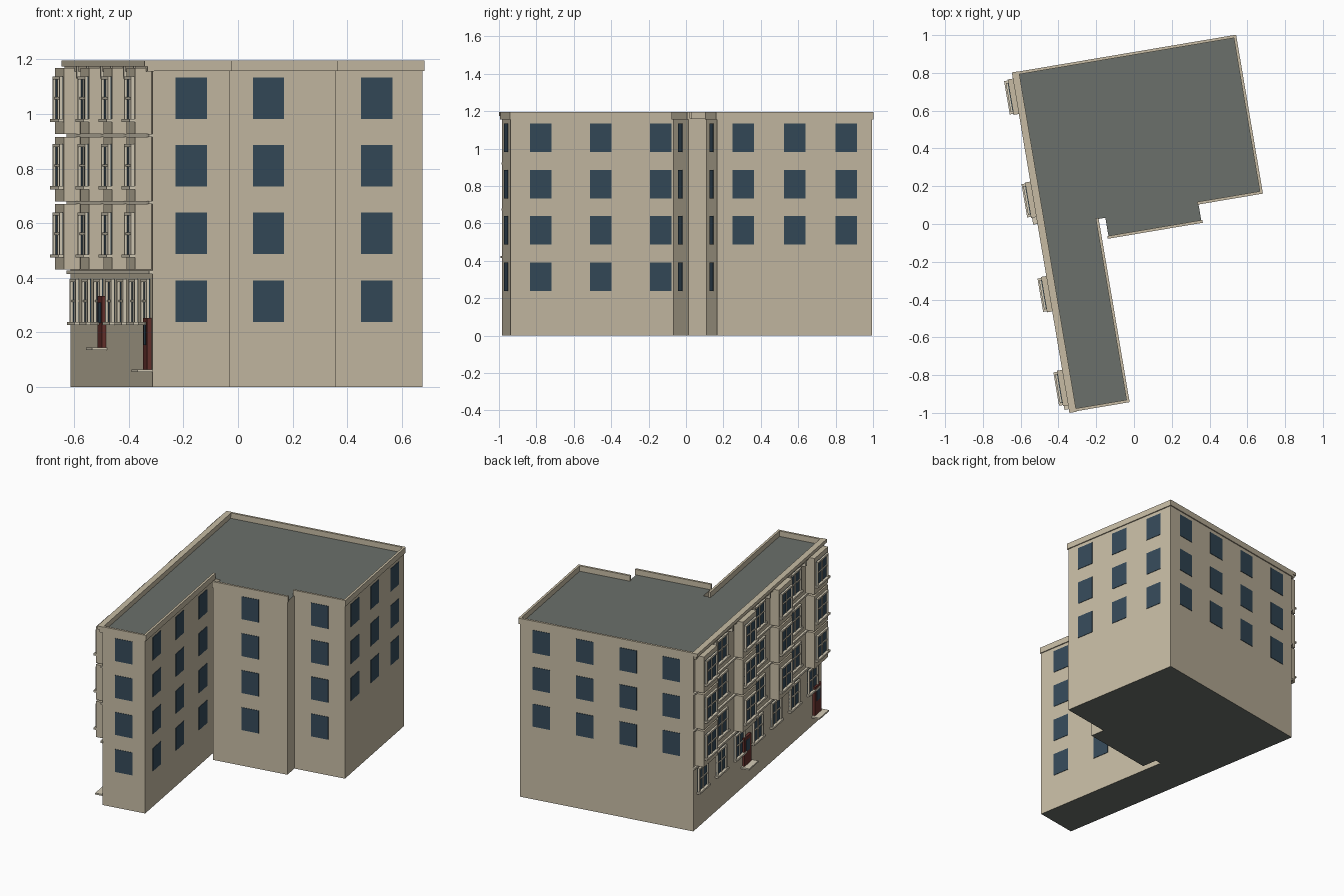
import bpy, bmesh, math
from mathutils import Matrix, Vector

if "Cube" in bpy.data.objects:
    bpy.data.objects.remove(bpy.data.objects["Cube"])

# Everything is laid out in the building's own axes (facade along x = 0), then turned into place
PLACE = Matrix.Translation((-0.312, -0.985, 0)) @ Matrix.Rotation(math.radians(9.6), 4, 'Z')
ROOF_Z = 1.16
parts = {}


def material(name, rgb):
    m = bpy.data.materials.new(name)
    m.diffuse_color = (*rgb, 1)
    m.use_nodes = True
    m.node_tree.nodes["Principled BSDF"].inputs["Base Color"].default_value = m.diffuse_color
    return m


STONE = material("stone", (0.57, 0.50, 0.37))
TRIM = material("trim", (0.66, 0.60, 0.47))
GLASS = material("glass", (0.035, 0.068, 0.10))
ROOF = material("roofing", (0.145, 0.16, 0.145))
RED = material("door_red", (0.13, 0.03, 0.025))


def part(name, mat):
    if name not in parts:
        parts[name] = (bmesh.new(), [mat])
    return parts[name][0]


def box(name, mat, x0, x1, y0, y1, z0, z1, frame=None):
    m = Matrix.Translation(((x0 + x1) / 2, (y0 + y1) / 2, (z0 + z1) / 2)) @ Matrix.Diagonal((x1 - x0, y1 - y0, z1 - z0, 1))
    bmesh.ops.create_cube(part(name, mat), size=1, matrix=(frame @ m) if frame else m)


# Main block: L-shaped plan with a stepped inner corner
plan = [(0, 0), (0.285, 0), (0.285, 0.977), (0.328, 0.977), (0.328, 0.872),
        (0.826, 0.872), (0.826, 0.971), (1.165, 0.971), (1.165, 1.81), (0, 1.81)]
bm = part("main_walls", STONE)
parts["main_walls"][1].append(ROOF)
low = [bm.verts.new((x, y, 0)) for x, y in plan]
top = [bm.verts.new((x, y, ROOF_Z)) for x, y in plan]
bm.faces.new(low[::-1]).material_index = 1
bm.faces.new(top).material_index = 1
n = len(plan)
for i in range(n):
    j = (i + 1) % n
    bm.faces.new((low[i], low[j], top[j], top[i]))


def edge_frame(i):
    """Frame with x along plan edge i, y pointing into the building."""
    a, b = Vector((*plan[i], 0)), Vector((*plan[(i + 1) % n], 0))
    d = b - a
    return Matrix.Translation(a) @ Matrix.Rotation(math.atan2(d.y, d.x), 4, 'Z'), d.length


# Parapet along the main roof edges
for i in (0, 1, 4, 6, 7, 8):
    f, length = edge_frame(i)
    box("parapet", STONE, -0.006, length + 0.006, -0.007, 0.008, 1.157, 1.196, f)

# Plain windows: edge index -> (count, first row)
ROWS = [0.315, 0.563, 0.81, 1.057]
for i, (count, first) in {0: (1, 0), 1: (3, 0), 4: (1, 0), 6: (1, 0), 7: (3, 1), 8: (4, 1)}.items():
    f, length = edge_frame(i)
    for k in range(count):
        c = length * (k + 0.5) / count
        for z in ROWS[first:]:
            box("plain_windows", GLASS, c - 0.058, c + 0.058, -0.003, 0.002, z - 0.076, z + 0.076, f)


def facade_window(x, c, w, z0, z1):
    """Framed window with cross bars and a sill, on the plane at x facing -x."""
    h, t = w / 2, 0.011
    box("facade_glass", GLASS, x - 0.003, x + 0.002, c - h, c + h, z0, z1)
    for s in (-1, 1):
        e = c + s * (h - t / 2)
        box("facade_frames", TRIM, x - 0.013, x, e - t / 2, e + t / 2, z0, z1)
    box("facade_frames", TRIM, x - 0.013, x, c - h, c + h, z1 - t, z1)
    box("facade_frames", TRIM, x - 0.008, x, c - 0.005, c + 0.005, z0, z1)
    zm = (z0 + z1) / 2
    box("facade_frames", TRIM, x - 0.008, x, c - h, c + h, zm - 0.004, zm + 0.004)
    box("facade_sills", TRIM, x - 0.02, x, c - h - 0.012, c + h + 0.012, z0 - 0.008, z0 + 0.004)


# Projecting bays per floor, with flat wall windows between them
BAYS = [0.126, 0.63, 1.137, 1.69]
FLOORS = [(0.43, 0.67), (0.68, 0.915), (0.926, 1.168)]
for z0, z1 in FLOORS:
    w0 = z0 + 0.052
    w1 = w0 + 0.158
    for c in BAYS:
        box("bays", STONE, -0.06, 0.001, c - 0.095, c + 0.095, z0, z1)
        facade_window(-0.06, c, 0.155, w0, w1)
    for a, b in zip(BAYS, BAYS[1:]):
        facade_window(0, (a + b) / 2, 0.15, w0, w1)

# Bands between floors, ground-floor ledge, top cornice
for z in (0.675, 0.92):
    box("floor_bands", TRIM, -0.014, 0.001, 0, 1.81, z - 0.005, z + 0.006)
box("ground_ledge", TRIM, -0.014, 0.001, -0.004, 1.814, 0.414, 0.427)
box("cornice", STONE, -0.032, 0.006, -0.01, 1.818, 1.174, 1.196)
box("cornice", STONE, -0.02, 0.004, -0.006, 1.814, 1.155, 1.174)

# Small brackets under the cornice between bays
for a, b in zip(BAYS, BAYS[1:]):
    for s in (-0.11, 0.11):
        c = (a + b) / 2 + s
        box("cornice_brackets", TRIM, -0.026, 0, c - 0.01, c + 0.01, 1.13, 1.174)

# Ground-floor windows
for k in range(7):
    facade_window(0, 1.81 * (k + 0.5) / 7, 0.135, 0.235, 0.395)

# Two doors with steps
for c, z in ((0.075, 0.065), (1.07, 0.145)):
    box("doors", RED, -0.016, 0.001, c - 0.047, c + 0.047, z, z + 0.188)
    box("door_glass", GLASS, -0.018, -0.01, c - 0.026, c + 0.026, z + 0.09, z + 0.165)
    box("door_steps", TRIM, -0.055, 0.001, c - 0.065, c + 0.065, z - 0.01, z)

# Turn the parts into objects
for name, (bm, mats) in parts.items():
    bmesh.ops.transform(bm, matrix=PLACE, verts=bm.verts)
    bmesh.ops.recalc_face_normals(bm, faces=bm.faces)
    me = bpy.data.meshes.new(name)
    bm.to_mesh(me)
    bm.free()
    for m in mats:
        me.materials.append(m)
    bpy.context.collection.objects.link(bpy.data.objects.new(name, me))
